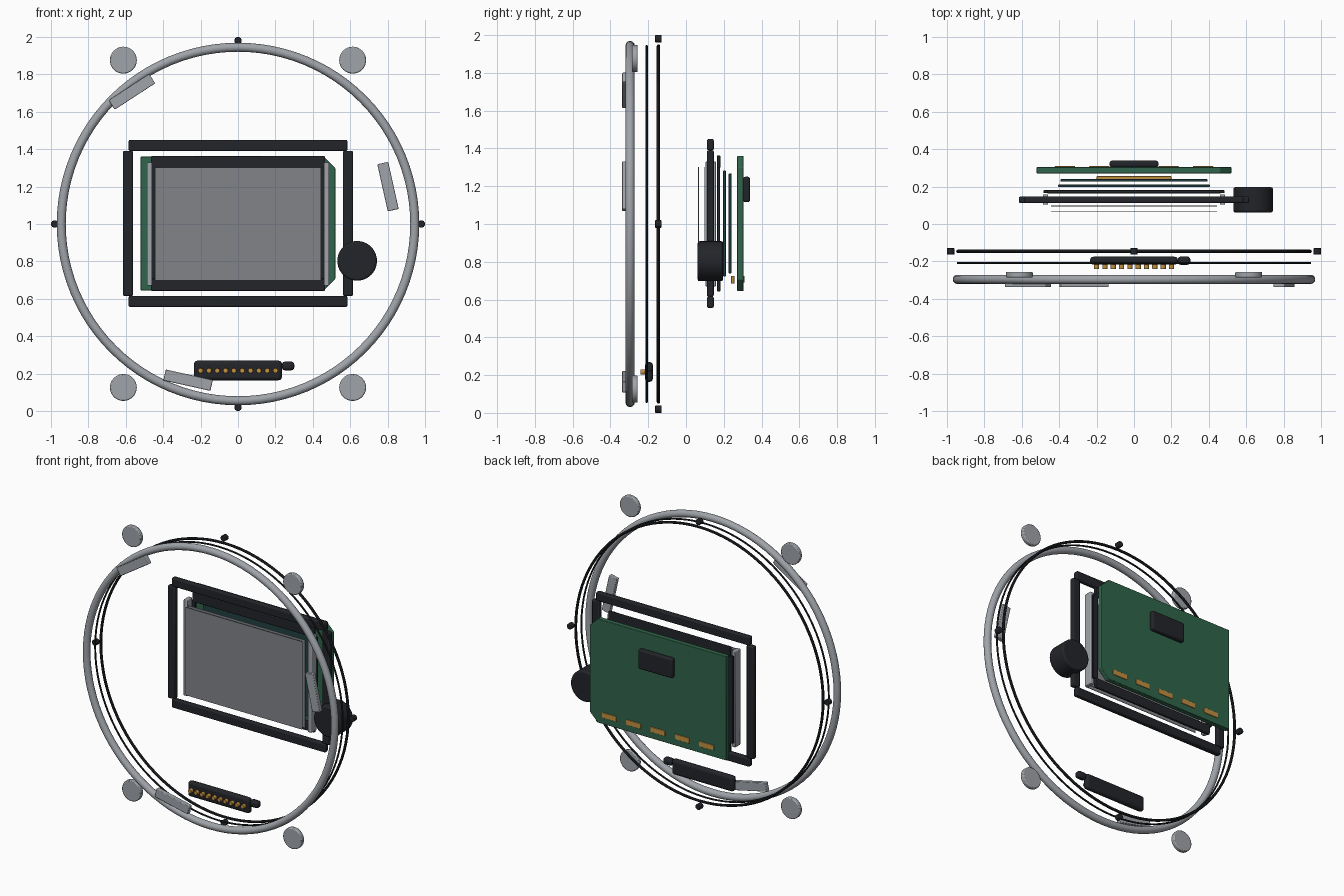
import bpy, bmesh
from math import radians, pi
from mathutils import Matrix

if "Cube" in bpy.data.objects:
    bpy.data.objects.remove(bpy.data.objects["Cube"])


def mat(name, r, g, b):
    m = bpy.data.materials.new(name)
    m.diffuse_color = (r, g, b, 1)
    m.use_nodes = True
    m.node_tree.nodes["Principled BSDF"].inputs["Base Color"].default_value = m.diffuse_color
    return m


BLACK = mat("black_plastic", 0.016, 0.018, 0.022)
GREEN = mat("board_green", 0.03, 0.13, 0.07)
TEAL = mat("dark_teal", 0.015, 0.05, 0.055)
GOLD = mat("gold", 0.55, 0.28, 0.05)
SILVER = mat("silver", 0.35, 0.37, 0.40)
GREY = mat("panel_grey", 0.22, 0.23, 0.25)


def finish(ob, name, material, bevel=0, seg=2):
    ob.name = name
    ob.data.materials.append(material)
    if bevel:
        b = ob.modifiers.new("bevel", 'BEVEL')
        b.width, b.segments, b.limit_method = bevel, seg, 'ANGLE'
    bpy.ops.object.shade_smooth_by_angle(angle=radians(35))
    return ob


def box(name, loc, size, material, bevel=0, tilt=0, seg=2):
    """Box; tilt turns it counter-clockwise as seen from the front."""
    bpy.ops.mesh.primitive_cube_add(size=1, location=loc, rotation=(0, -radians(tilt), 0))
    ob = bpy.context.object
    ob.data.transform(Matrix.Diagonal((*size, 1)))
    return finish(ob, name, material, bevel, seg)


def disc(name, loc, r, depth, material, bevel=0, verts=32):
    bpy.ops.mesh.primitive_cylinder_add(vertices=verts, radius=r, depth=depth,
                                        location=loc, rotation=(pi / 2, 0, 0))
    return finish(bpy.context.object, name, material, bevel)


def ring(name, y, major, minor, material, sides):
    bpy.ops.mesh.primitive_torus_add(major_segments=96, minor_segments=sides, major_radius=major,
                                     minor_radius=minor, location=(0, y, 1), rotation=(pi / 2, 0, 0))
    return finish(bpy.context.object, name, material)


# Rings
ring("outer_ring", -0.296, 0.945, 0.024, SILVER, 16)
ring("thin_gasket_ring", -0.208, 0.942, 0.006, BLACK, 8)
ring("seal_ring", -0.146, 0.942, 0.009, BLACK, 8)
for x, z in ((0, 1.98), (0, 0.02), (0.98, 1), (-0.98, 1)):
    disc("seal_ring_nub", (x, -0.146, z), 0.02, 0.034, BLACK, 0.003, 16)

# Corner discs and ring pads
for x in (-0.613, 0.613):
    for z in (0.126, 1.876):
        disc("corner_disc", (x, -0.271, z), 0.072, 0.03, SILVER, 0.006)
for x, z, tilt in ((-0.567, 1.707, 33), (0.802, 1.2, 102.5), (-0.267, 0.165, -12.5)):
    box("ring_pad", (x, -0.323, z), (0.258, 0.03, 0.06), SILVER, 0.004, tilt)

# Pin connector
box("connector_body", (0, -0.196, 0.217), (0.47, 0.042, 0.105), BLACK, 0.018, 0, 3)
box("connector_latch", (0.268, -0.196, 0.241), (0.066, 0.044, 0.046), BLACK, 0.015, 0, 3)
for i in range(10):
    disc("connector_pin", (-0.2 + i * 0.0445, -0.226, 0.216), 0.014, 0.03, GOLD, 0.002, 12)

# Outer bezel bars
for s in (-1, 1):
    box("bezel_horizontal_bar", (0, 0.129, 1.003 + s * 0.417), (1.17, 0.036, 0.06), BLACK, 0.008)
    box("bezel_vertical_bar", (s * 0.588, 0.129, 1.003), (0.055, 0.036, 0.775), BLACK, 0.008)
    box("side_rail", (s * 0.473, 0.131, 1.0), (0.029, 0.056, 0.66), SILVER, 0.004)
    # Inner spacer frame
    box("spacer_horizontal_bar", (0, 0.173, 1.003 + s * 0.327), (0.93, 0.018, 0.066), BLACK, 0.004)
    box("spacer_vertical_bar", (s * 0.463, 0.173, 1.003), (0.04, 0.016, 0.6), BLACK, 0.003)

# Side knob
disc("side_knob", (0.637, 0.129, 0.803), 0.106, 0.135, BLACK, 0.01, 40)

# Screen layers
for n, y in (("front_sheet", 0.066), ("second_sheet", 0.096)):
    box(n, (0, y, 1.0), (0.89, 0.004, 0.605), GREY)
box("display_panel", (0, 0.204, 1.003), (0.81, 0.014, 0.56), TEAL, 0.003)
box("backlight_panel", (0, 0.233, 1.003), (0.784, 0.014, 0.53), TEAL, 0.003)
box("ribbon_contact", (0, 0.247, 0.705), (0.4, 0.018, 0.042), GOLD, 0.003)

# Circuit board with two clipped corners on the right
c = 0.06
outline = [(-0.52, 0.645), (0.52 - c, 0.645), (0.52, 0.645 + c),
           (0.52, 1.36 - c), (0.52 - c, 1.36), (-0.52, 1.36)]
bm = bmesh.new()
face = bm.faces.new([bm.verts.new((x, 0.271, z)) for x, z in outline])
new = bmesh.ops.extrude_face_region(bm, geom=[face])["geom"]
bmesh.ops.translate(bm, vec=(0, 0.033, 0), verts=[v for v in new if isinstance(v, bmesh.types.BMVert)])
bmesh.ops.recalc_face_normals(bm, faces=bm.faces)
me = bpy.data.meshes.new("circuit_board")
bm.to_mesh(me)
bm.free()
board = bpy.data.objects.new("circuit_board", me)
bpy.context.collection.objects.link(board)
bpy.ops.object.select_all(action='DESELECT')
board.select_set(True)
bpy.context.view_layer.objects.active = board
finish(board, "circuit_board", GREEN, 0.003)

# Chip and contact pads on the back
box("chip", (0, 0.321, 1.183), (0.26, 0.036, 0.135), BLACK, 0.012, 0, 3)
for i in range(-2, 3):
    box("contact_pad", (i * 0.185, 0.303, 0.708), (0.11, 0.012, 0.036), GOLD, 0.002)
